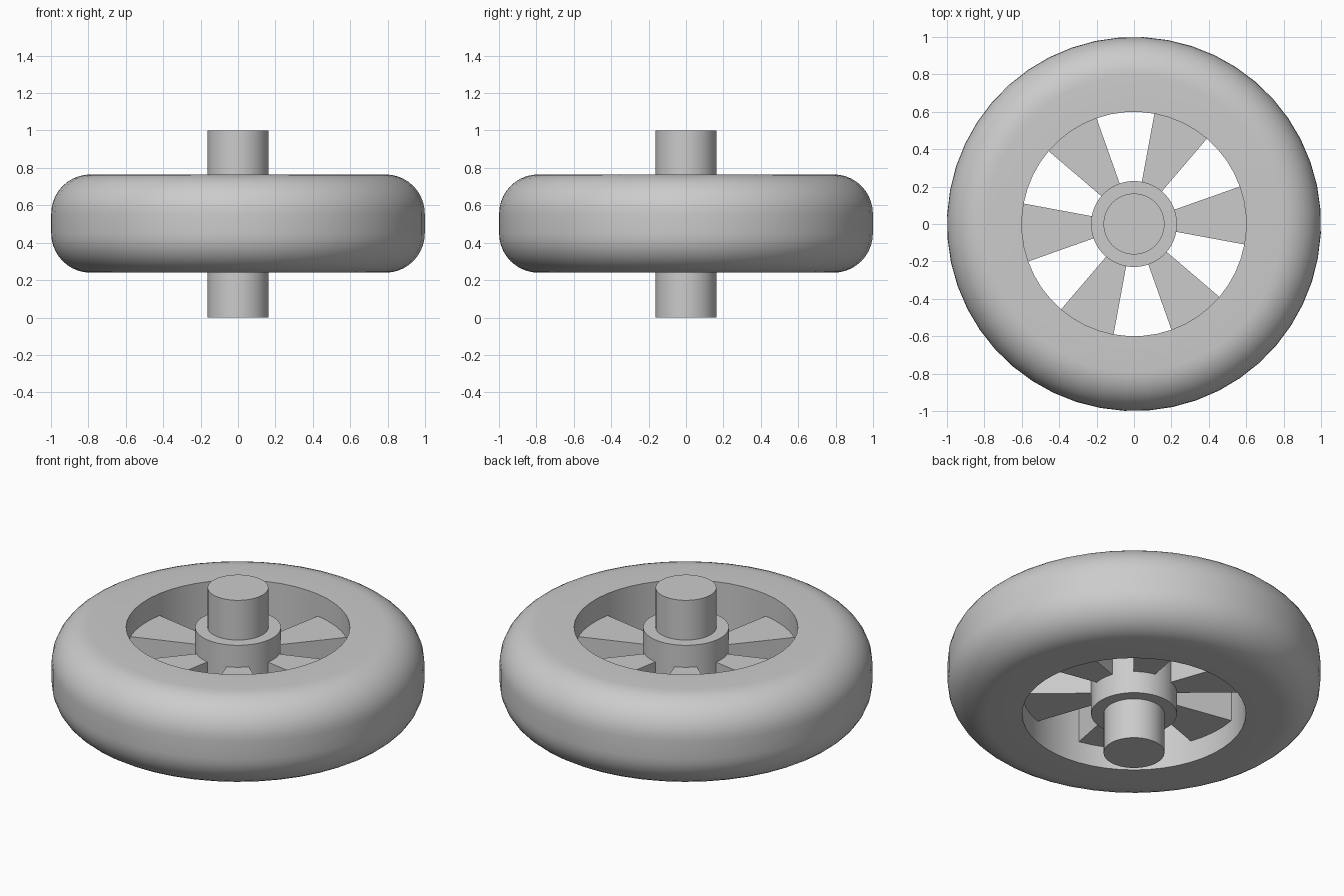
import bpy, bmesh, math

SEGMENTS = 48
SPOKES = 6
SPOKE_TURN = math.radians(4.5)
Z_LOW, Z_HIGH = 0.24, 0.765

cube = bpy.data.objects.get("Cube")
if cube:
    bpy.data.objects.remove(cube, do_unlink=True)

grey = bpy.data.materials.new("plain_grey")
grey.use_nodes = True
grey.diffuse_color = (0.6, 0.6, 0.6, 1)
grey.node_tree.nodes["Principled BSDF"].inputs["Base Color"].default_value = (0.6, 0.6, 0.6, 1)


def finish(name, bm):
    """Turn a bmesh into a grey object with smooth sides and sharp edges."""
    bmesh.ops.recalc_face_normals(bm, faces=bm.faces)
    mesh = bpy.data.meshes.new(name)
    bm.to_mesh(mesh)
    bm.free()
    mesh.materials.append(grey)
    obj = bpy.data.objects.new(name, mesh)
    bpy.context.collection.objects.link(obj)
    bpy.ops.object.select_all(action="DESELECT")
    obj.select_set(True)
    bpy.context.view_layer.objects.active = obj
    bpy.ops.object.shade_smooth_by_angle(angle=math.radians(30))
    return obj


def lathe(name, profile):
    """Revolve a closed (radius, z) profile around the z axis."""
    bm = bmesh.new()
    rings = []
    for i in range(SEGMENTS):
        a = SPOKE_TURN + math.tau * i / SEGMENTS
        rings.append([bm.verts.new((r * math.cos(a), r * math.sin(a), z)) for r, z in profile])
    count = len(profile)
    for i, ring in enumerate(rings):
        after = rings[(i + 1) % SEGMENTS]
        for j in range(count):
            k = (j + 1) % count
            bm.faces.new((ring[j], after[j], after[k], ring[k]))
    return finish(name, bm)


def cylinder(name, radius, low, high):
    bm = bmesh.new()
    bmesh.ops.create_cone(bm, cap_ends=True, segments=SEGMENTS,
                          radius1=radius, radius2=radius, depth=high - low)
    bmesh.ops.translate(bm, verts=bm.verts, vec=(0, 0, (low + high) / 2))
    return finish(name, bm)


def spoke(name, angle, inner, outer, low, high):
    """A wedge whose sides run along radii."""
    half, steps = math.radians(15), 4
    arc = [angle - half + 2 * half * i / steps for i in range(steps + 1)]
    outline = [(outer, a) for a in arc] + [(inner, a) for a in reversed(arc)]
    bm = bmesh.new()
    face = bm.faces.new([bm.verts.new((r * math.cos(a), r * math.sin(a), low)) for r, a in outline])
    grown = bmesh.ops.extrude_face_region(bm, geom=[face], use_keep_orig=True)
    top = [g for g in grown["geom"] if isinstance(g, bmesh.types.BMVert)]
    bmesh.ops.translate(bm, verts=top, vec=(0, 0, high - low))
    return finish(name, bm)


# Tyre with rounded shoulders and a straight inner wall
shoulder, steps = 0.21, 10
profile = [(0.6, Z_HIGH), (0.6, Z_LOW)]
for centre_z, start in ((Z_LOW + shoulder, -90), (Z_HIGH - shoulder, 0)):
    for i in range(steps + 1):
        a = math.radians(start + 90 * i / steps)
        profile.append((1 - shoulder + shoulder * math.cos(a), centre_z + shoulder * math.sin(a)))
lathe("tyre", profile)

# Hub and the axle running through it
cylinder("hub", 0.23, Z_LOW, Z_HIGH)
cylinder("axle", 0.163, 0, 1)

# Spokes, sunk slightly into the hub and the tyre
for n in range(SPOKES):
    spoke(f"spoke_{n + 1}", SPOKE_TURN + math.tau * n / SPOKES, 0.21, 0.62, 0.37, 0.635)
